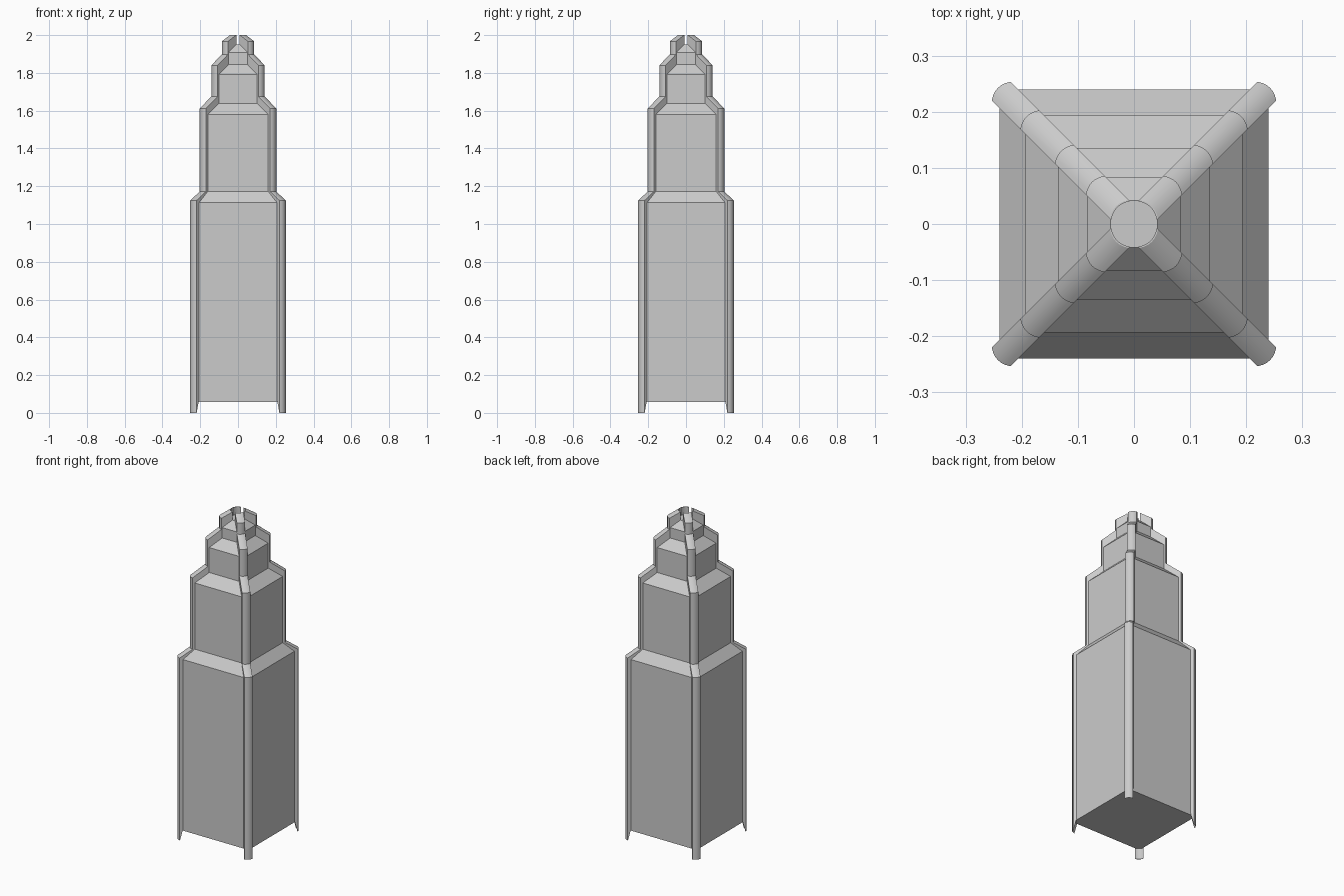
import bpy, bmesh, math

if "Cube" in bpy.data.objects:
    bpy.data.objects.remove(bpy.data.objects["Cube"])

# (half width, height) steps of the square tower
BODY = [(0.24, 0.058), (0.24, 1.113), (0.193, 1.172), (0.193, 1.58), (0.135, 1.638),
        (0.135, 1.792), (0.083, 1.845), (0.083, 1.909), (0.042, 1.951)]

# (distance along the diagonal, height) outline of one corner rib
RIB = [(0.333, 0.0), (0.335, 0.0), (0.335, 1.124), (0.263, 1.172), (0.263, 1.612),
       (0.176, 1.675), (0.176, 1.84), (0.098, 1.898), (0.098, 1.967),
       (0.037, 2.0), (0.034, 2.0), (0.034, 1.94), (0.318, 0.06)]
HALF, BULGE, CUT = 0.0235, 0.008, 0.024


def finish(name, bm):
    bmesh.ops.recalc_face_normals(bm, faces=bm.faces)
    mesh = bpy.data.meshes.new(name)
    bm.to_mesh(mesh)
    bm.free()
    ob = bpy.data.objects.new(name, mesh)
    bpy.context.collection.objects.link(ob)
    return ob


def loft(bm, rings):
    """Join matching closed rings and cap both ends."""
    loops = [[bm.verts.new(p) for p in ring] for ring in rings]
    n = len(loops[0])
    for a, b in zip(loops, loops[1:]):
        for i in range(n):
            j = (i + 1) % n
            bm.faces.new((a[i], a[j], b[j], b[i]))
    bm.faces.new(loops[0])
    bm.faces.new(loops[-1])


def square_ring(h, z):
    """Square with its corners trimmed so they stay under the ribs."""
    c = h - CUT
    pts = []
    for k in range(4):
        co, si = round(math.cos(k * math.pi / 2)), round(math.sin(k * math.pi / 2))
        for x, y in ((h, -c), (h, c)):
            pts.append((x * co - y * si, x * si + y * co, z))
    return pts


# stepped tower body
bm = bmesh.new()
loft(bm, [square_ring(h, z) for h, z in BODY])
finish("tower_body", bm)

# four corner ribs with a gently rounded outer face
for k in range(4):
    ang = math.pi / 4 + k * math.pi / 2
    co, si = math.cos(ang), math.sin(ang)
    rings = []
    for i in range(7):
        t = -1 + i / 3
        w, push = HALF * t, BULGE * (1 - t * t)
        rings.append([((d + push) * co - w * si, (d + push) * si + w * co, z) for d, z in RIB])
    bm = bmesh.new()
    loft(bm, rings)
    rib = finish(f"corner_rib_{k + 1}", bm)
    bpy.ops.object.select_all(action='DESELECT')
    rib.select_set(True)
    bpy.context.view_layer.objects.active = rib
    bpy.ops.object.shade_smooth_by_angle(angle=math.radians(25))
